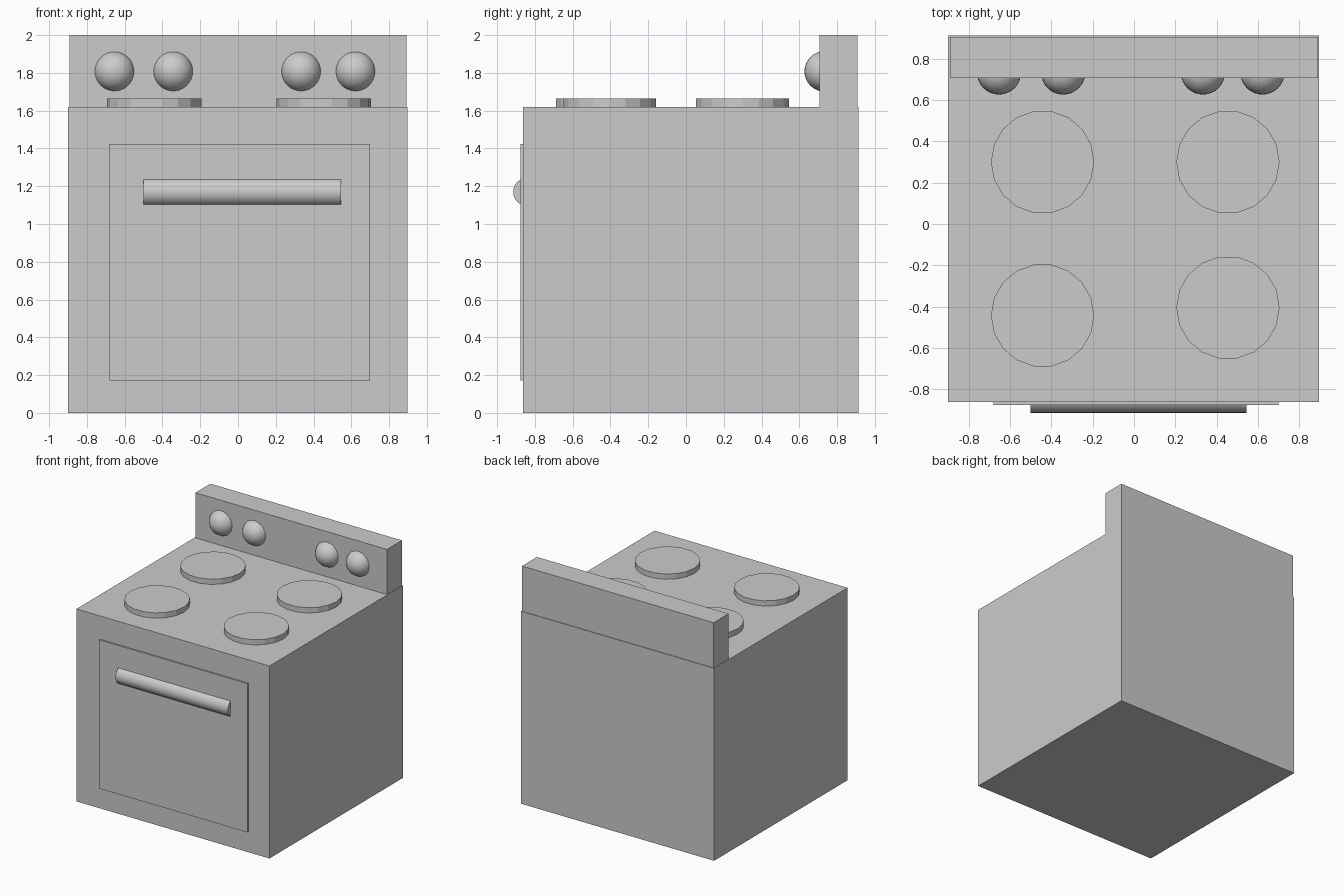
import bpy
import math

cube = bpy.data.objects.get("Cube")
if cube:
    bpy.data.objects.remove(cube, do_unlink=True)

grey = bpy.data.materials.new("plain grey")
grey.use_nodes = True
colour = (0.6, 0.6, 0.6, 1)
grey.diffuse_color = colour
grey.node_tree.nodes["Principled BSDF"].inputs["Base Color"].default_value = colour


def finish(name, smooth=False):
    obj = bpy.context.object
    obj.name = name
    obj.data.materials.append(grey)
    if smooth:
        bpy.ops.object.shade_smooth_by_angle(angle=math.radians(40))
    return obj


def box(name, low, high):
    centre = [(a + b) / 2 for a, b in zip(low, high)]
    bpy.ops.mesh.primitive_cube_add(size=1, location=centre)
    obj = finish(name)
    obj.scale = [b - a for a, b in zip(low, high)]
    bpy.ops.object.transform_apply(location=False, rotation=False, scale=True)


# Oven body, rear control panel and raised door
box("oven_body", (-0.9, -0.863, 0), (0.897, 0.912, 1.62))
box("control_panel", (-0.892, 0.708, 1.62), (0.892, 0.907, 2))
box("oven_door", (-0.68, -0.876, 0.172), (0.7, -0.85, 1.424))

# Round door handle, half sunk into the door
bpy.ops.mesh.primitive_cylinder_add(
    vertices=24, radius=0.075, depth=1.045,
    location=(0.022, -0.84, 1.17), rotation=(0, math.pi / 2, 0))
finish("door_handle", smooth=True)

# Burner discs on the cooktop
burners = {
    "back_right_burner": (-0.443, 0.3),
    "back_left_burner": (0.455, 0.3),
    "front_right_burner": (-0.443, -0.443),
    "front_left_burner": (0.455, -0.405),
}
for name, (x, y) in burners.items():
    bpy.ops.mesh.primitive_cylinder_add(
        vertices=18, radius=0.25, depth=0.065,
        location=(x, y, 1.632), rotation=(0, 0, math.pi / 2))
    finish(name)

# Ball knobs along the control panel
for i, x in enumerate((-0.654, -0.343, 0.334, 0.622)):
    bpy.ops.mesh.primitive_uv_sphere_add(
        segments=32, ring_count=16, radius=0.107, location=(x, 0.734, 1.808))
    finish(f"control_knob_{i + 1}", smooth=True)
